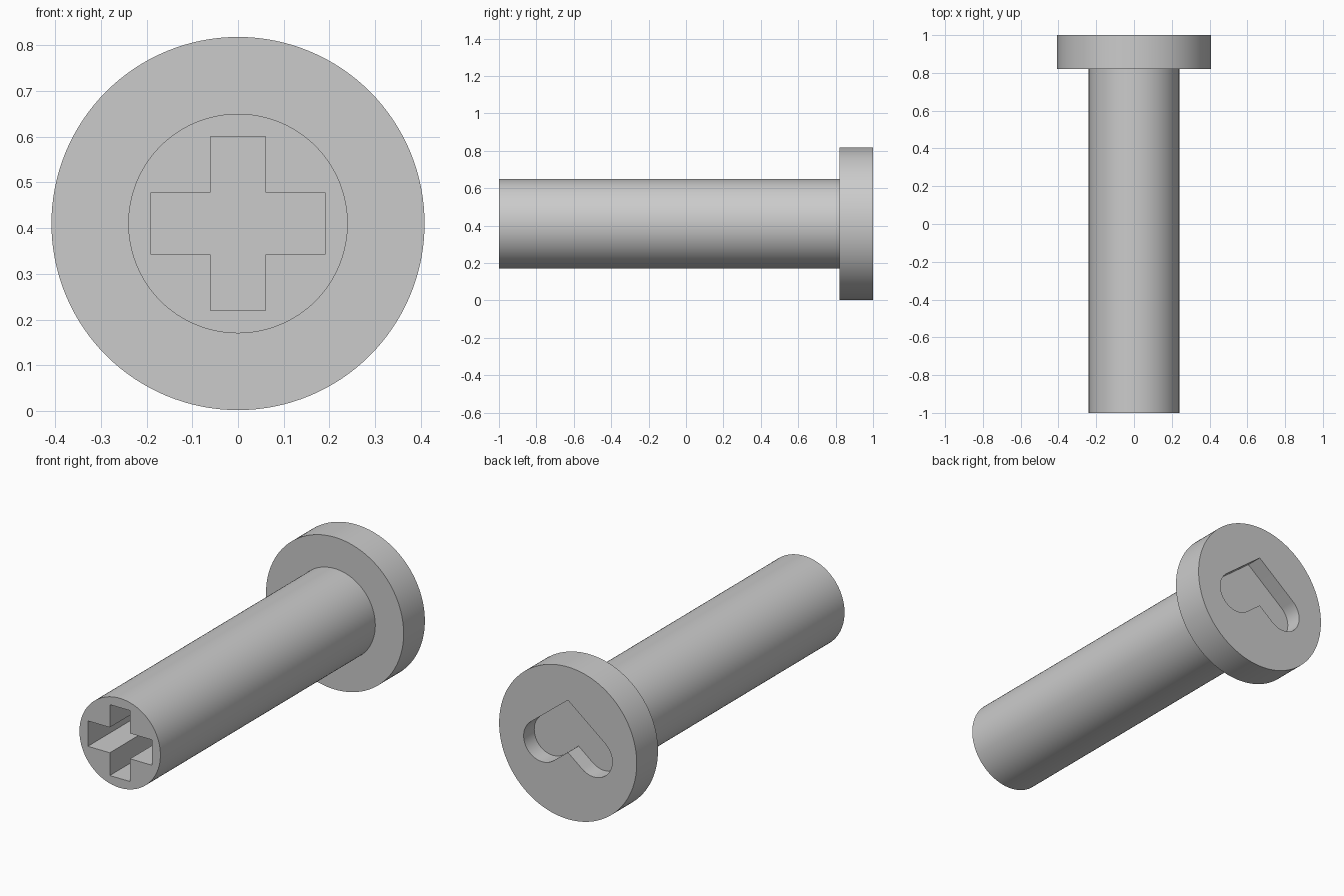
import bpy, bmesh, math
from mathutils import Matrix, Vector

cube = bpy.data.objects.get("Cube")
if cube:
    bpy.data.objects.remove(cube)

CENTRE = 0.41  # height of the pin's axis

grey = bpy.data.materials.new("plain grey")
grey.use_nodes = True
grey.diffuse_color = (0.6, 0.6, 0.6, 1)
grey.node_tree.nodes["Principled BSDF"].inputs["Base Color"].default_value = (0.6, 0.6, 0.6, 1)


def finish(name, bm):
    bmesh.ops.recalc_face_normals(bm, faces=bm.faces)
    mesh = bpy.data.meshes.new(name)
    bm.to_mesh(mesh)
    bm.free()
    mesh.materials.append(grey)
    obj = bpy.data.objects.new(name, mesh)
    bpy.context.collection.objects.link(obj)
    return obj


def prism(name, outline, y0, y1):
    """Extrude an (x, z) outline, centred on the axis, along y."""
    bm = bmesh.new()
    face = bm.faces.new([bm.verts.new((x, y0, z + CENTRE)) for x, z in outline])
    ext = bmesh.ops.extrude_face_region(bm, geom=[face])["geom"]
    verts = [v for v in ext if isinstance(v, bmesh.types.BMVert)]
    bmesh.ops.translate(bm, verts=verts, vec=(0, y1 - y0, 0))
    return finish(name, bm)


def cylinder(name, radius, y0, y1):
    bm = bmesh.new()
    place = Matrix.Translation((0, (y0 + y1) / 2, CENTRE)) @ Matrix.Rotation(math.pi / 2, 4, 'X')
    bmesh.ops.create_cone(bm, cap_ends=True, segments=128, radius1=radius,
                          radius2=radius, depth=y1 - y0, matrix=place)
    return finish(name, bm)


def select(obj):
    bpy.ops.object.select_all(action='DESELECT')
    obj.select_set(True)
    bpy.context.view_layer.objects.active = obj


def cut(obj, cutter):
    cutter.hide_render = True
    mod = obj.modifiers.new("cut", 'BOOLEAN')
    mod.operation = 'DIFFERENCE'
    mod.solver = 'EXACT'
    mod.object = cutter
    select(obj)
    bpy.ops.object.modifier_apply(modifier=mod.name)
    bpy.data.objects.remove(cutter)
    bpy.ops.object.shade_smooth_by_angle(angle=math.radians(30))


# Round shaft and the wider disc head at the back
shaft = cylinder("shaft", 0.24, -1, 0.83)
head = cylinder("head", 0.408, 0.82, 1)

# Cross-shaped socket in the front end of the shaft
w, h, r = 0.06, 0.068, 0.19
quarter = [(r, h), (w, h), (w, r)]
mirrored = [(-x, z) for x, z in reversed(quarter)]
upper = quarter + mirrored
cross = upper + [(x, -z) for x, z in reversed(upper)]
cut(shaft, prism("socket_cutter", cross, -1.1, -0.5))

# Heart-like recess in the back: a chevron pointing up with rounded ends
tip, notch, lobe_x = 0.23, -0.05, 0.153
slope = math.atan(0.79)
radius = (tip - notch) / 2 * math.cos(slope)
lobe = Vector((lobe_x, (tip + notch) / 2 - lobe_x * math.tan(slope)))
start = math.pi / 2 - slope
arc = []
for i in range(25):
    a = start - math.pi * i / 24
    arc.append((lobe.x + radius * math.cos(a), lobe.y + radius * math.sin(a)))
heart = [(0, tip)] + arc + [(0, notch)] + [(-x, z) for x, z in reversed(arc)]
cut(head, prism("recess_cutter", heart, 0.91, 1.1))
